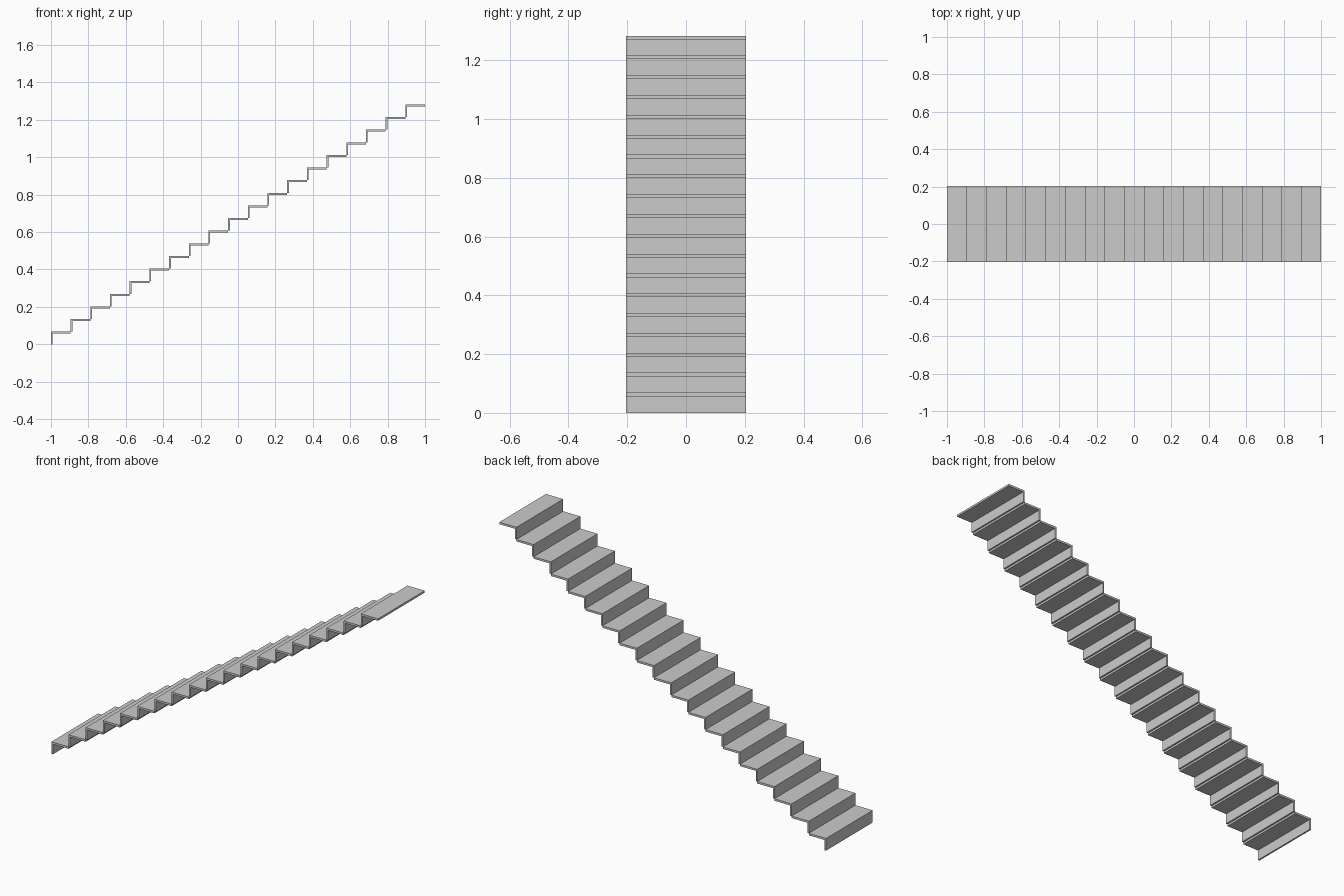
import bpy
import bmesh

cube = bpy.data.objects.get("Cube")
if cube:
    bpy.data.objects.remove(cube, do_unlink=True)

STEPS = 19
RUN = 2 / STEPS
RISE = 0.0675
HALF_WIDTH = 0.204
TREAD = 0.011   # tread thickness
RISER = 0.009   # riser thickness

grey = bpy.data.materials.new("plain grey")
grey.use_nodes = True
colour = (0.6, 0.6, 0.6, 1)
grey.diffuse_color = colour
grey.node_tree.nodes["Principled BSDF"].inputs["Base Color"].default_value = colour

# One step: an L-shaped profile of riser and tread, extruded across the width
profile = [(0, 0), (RISER, 0), (RISER, RISE - TREAD),
           (RUN, RISE - TREAD), (RUN, RISE), (0, RISE)]
bm = bmesh.new()
face = bm.faces.new([bm.verts.new((x - 1, -HALF_WIDTH, z)) for x, z in profile])
side = bmesh.ops.extrude_face_region(bm, geom=[face])["geom"]
bmesh.ops.translate(bm, vec=(0, 2 * HALF_WIDTH, 0),
                    verts=[v for v in side if isinstance(v, bmesh.types.BMVert)])
bmesh.ops.recalc_face_normals(bm, faces=bm.faces)
mesh = bpy.data.meshes.new("stair_flight")
bm.to_mesh(mesh)
bm.free()
mesh.materials.append(grey)

stairs = bpy.data.objects.new("stair_flight", mesh)
bpy.context.collection.objects.link(stairs)

# Repeat the step up the flight
array = stairs.modifiers.new("steps", 'ARRAY')
array.count = STEPS
array.use_relative_offset = False
array.use_constant_offset = True
array.constant_offset_displace = (RUN, 0, RISE)
